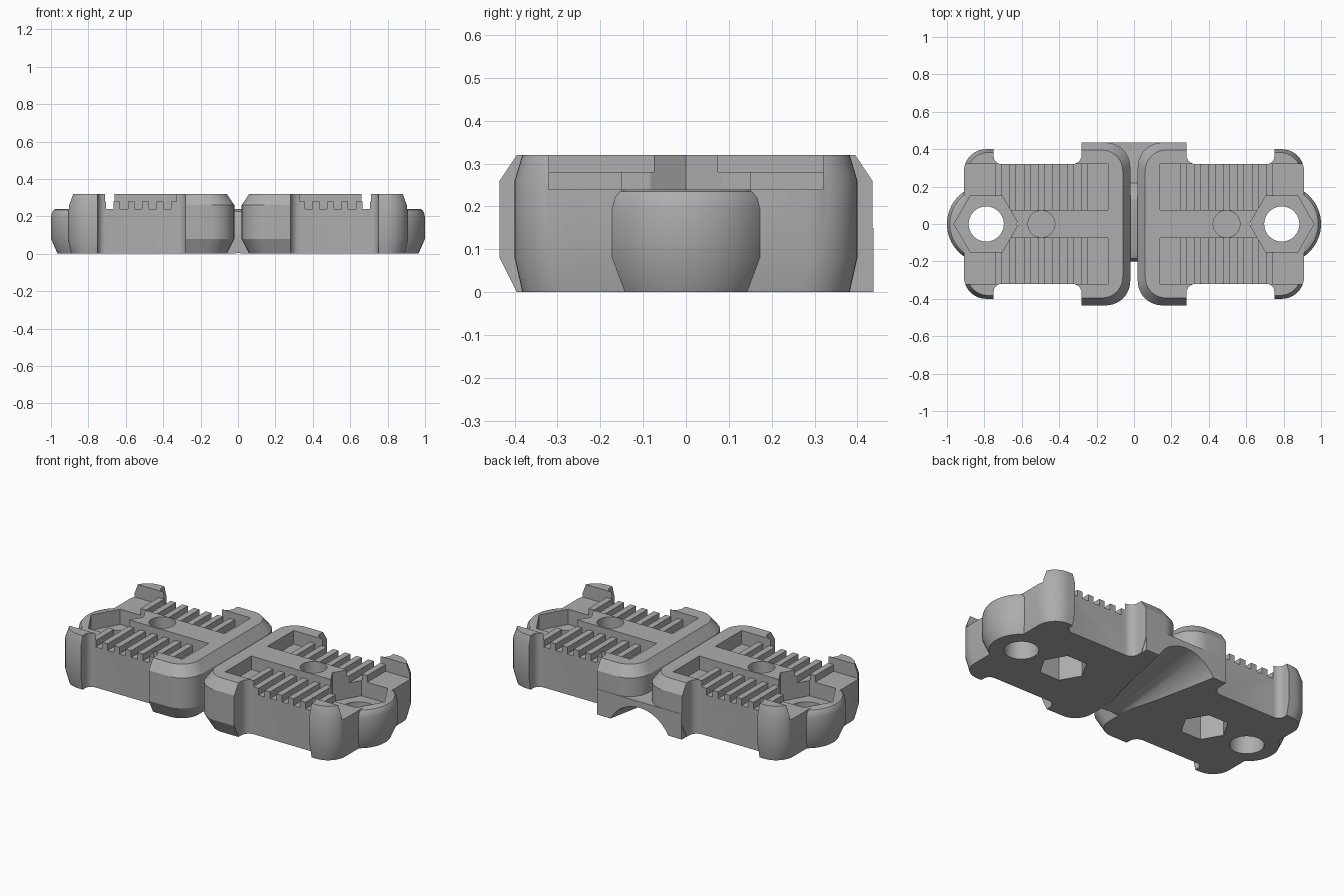
import bpy, bmesh
from math import pi, sin, cos, radians
from mathutils import Matrix

if "Cube" in bpy.data.objects:
    bpy.data.objects.remove(bpy.data.objects["Cube"])

grey = bpy.data.materials.new("plain grey")
grey.use_nodes = True
colour = (0.42, 0.42, 0.42, 1)
grey.diffuse_color = colour
grey.node_tree.nodes["Principled BSDF"].inputs["Base Color"].default_value = colour


def finish(name, bm):
    bmesh.ops.recalc_face_normals(bm, faces=bm.faces)
    mesh = bpy.data.meshes.new(name)
    bm.to_mesh(mesh)
    bm.free()
    mesh.materials.append(grey)
    ob = bpy.data.objects.new(name, mesh)
    bpy.context.collection.objects.link(ob)
    return ob


def loft(name, rings):
    """Skin equal-length closed rings of 3D points, capped at both ends."""
    bm = bmesh.new()
    loops = [[bm.verts.new(p) for p in ring] for ring in rings]
    n = len(loops[0])
    for a, b in zip(loops, loops[1:]):
        for i in range(n):
            j = (i + 1) % n
            bm.faces.new((a[i], a[j], b[j], b[i]))
    bm.faces.new(loops[0][::-1])
    bm.faces.new(loops[-1])
    return finish(name, bm)


def boxes(name, spans):
    bm = bmesh.new()
    for lo, hi in spans:
        size = [b - a for a, b in zip(lo, hi)]
        mid = [(a + b) / 2 for a, b in zip(lo, hi)]
        bmesh.ops.create_cube(bm, size=1, matrix=Matrix.Translation(mid) @ Matrix.Diagonal((*size, 1)))
    return finish(name, bm)


def arc(cx, cy, r, start, end, steps=10):
    angles = [radians(start + (end - start) * i / steps) for i in range(steps + 1)]
    return [(cx + r * cos(a), cy + r * sin(a)) for a in angles]


def at(points, z):
    return [(x, y, z) for x, y in points]


def turned(name, x, sides, profile):
    """Upright round or hexagonal solid from (z, radius) pairs."""
    return loft(name, [at(arc(x, 0, r, 0, 360, sides)[:-1], z) for z, r in profile])


def combine(target, tool, operation):
    mod = target.modifiers.new("join", 'BOOLEAN')
    mod.operation, mod.solver, mod.object = operation, 'EXACT', tool
    apply(target, mod)
    bpy.data.objects.remove(tool)


def apply(ob, mod):
    bpy.ops.object.select_all(action='DESELECT')
    ob.select_set(True)
    bpy.context.view_layer.objects.active = ob
    bpy.ops.object.modifier_apply(modifier=mod.name)


def bumper(name, flat_x, round_x, half_y, radius, inset):
    """Block with two rounded corners, tapered at its foot and top."""
    side = 1 if round_x > flat_x else -1
    rings = []
    for z, d in ((0, inset), (0.08, 0), (0.26, 0), (0.32, inset)):
        end, hy, r = side * round_x - d, half_y - d, radius - d / 2
        half = arc(end - r, hy - r, r, 90, 0)
        pts = [(side * flat_x, hy)] + half
        pts += [(x, -y) for x, y in reversed(pts)]
        rings.append(at([(side * x, y) for x, y in pts], z))
    return loft(name, rings)


# Narrow body with concave fillets where it meets the two bumpers
edge = [(0.2, 0.37)] + arc(0.33, 0.37, 0.05, 180, 270, 6)
edge += arc(0.71, 0.36, 0.04, 270, 360, 6) + [(0.8, 0.36)]
edge += [(x, -y) for x, y in reversed(edge)]
link = loft("linked_pads", [at(edge, 0), at(edge, 0.32)])
combine(link, bumper("inner_bumper", 0.28, 0.02, 0.435, 0.13, 0.04), 'UNION')
combine(link, bumper("outer_bumper", 0.75, 0.91, 0.40, 0.12, 0.018), 'UNION')

# Open tray, then the lug, centre rail and cross ribs in it
combine(link, boxes("tray", [((0.14, -0.32, 0.24), (1.1, 0.32, 0.5))]), 'DIFFERENCE')
lug = [(0, 0.175), (0.08, 0.21), (0.195, 0.21), (0.22, 0.205), (0.235, 0.195), (0.24, 0.182)]
combine(link, turned("lug", 0.79, 64, lug), 'UNION')
ribs = [((x - 0.018, -0.32, 0.22), (x + 0.018, 0.32, 0.28)) for x in (0.725 - 0.077 * i for i in range(7))]
combine(link, boxes("ribs", ribs), 'UNION')
combine(link, boxes("rail", [((0.12, -0.075, 0.2), (0.7, 0.075, 0.32))]), 'UNION')

# Bolt recess and hole, blind hole above and nut pocket below
for name, x, sides, r, low, high in (
        ("bolt_recess", 0.79, 6, 0.172, 0.15, 0.5),
        ("bolt_hole", 0.79, 48, 0.094, -0.1, 0.5),
        ("blind_hole", 0.495, 40, 0.072, 0.2, 0.5),
        ("nut_pocket", 0.495, 6, 0.132, -0.1, 0.17)):
    combine(link, turned(name, x, sides, [(low, r), (high, r)]), 'DIFFERENCE')

# Second pad
mirror = link.modifiers.new("mirror", 'MIRROR')
mirror.use_mirror_merge = False
apply(link, mirror)

# Bridge between the pads and the low web at the back
profile = [(-0.2, 0), (-0.2, 0.19), (-0.185, 0.225), (-0.15, 0.24), (0.13, 0.24),
           (0.17, 0.22), (0.22, 0.16), (0.4, 0.15), (0.4, 0)]
bridge = loft("bridge", [[(x, y, z) for y, z in profile] for x in (-0.1, 0.1)])
combine(bridge, boxes("web", [((-0.278, 0.25, 0), (0.278, 0.437, 0.15))]), 'UNION')
combine(link, bridge, 'UNION')

# Flared groove under the bridge
groove = loft("groove", [[(r * cos(i * pi / 24), y, r * sin(i * pi / 24) - 0.1) for i in range(48)]
                         for y, r in ((-0.22, 0.1), (0.5, 0.225))])
combine(link, groove, 'DIFFERENCE')

bpy.ops.object.select_all(action='DESELECT')
link.select_set(True)
bpy.context.view_layer.objects.active = link
bpy.ops.object.shade_smooth_by_angle(angle=radians(25))
